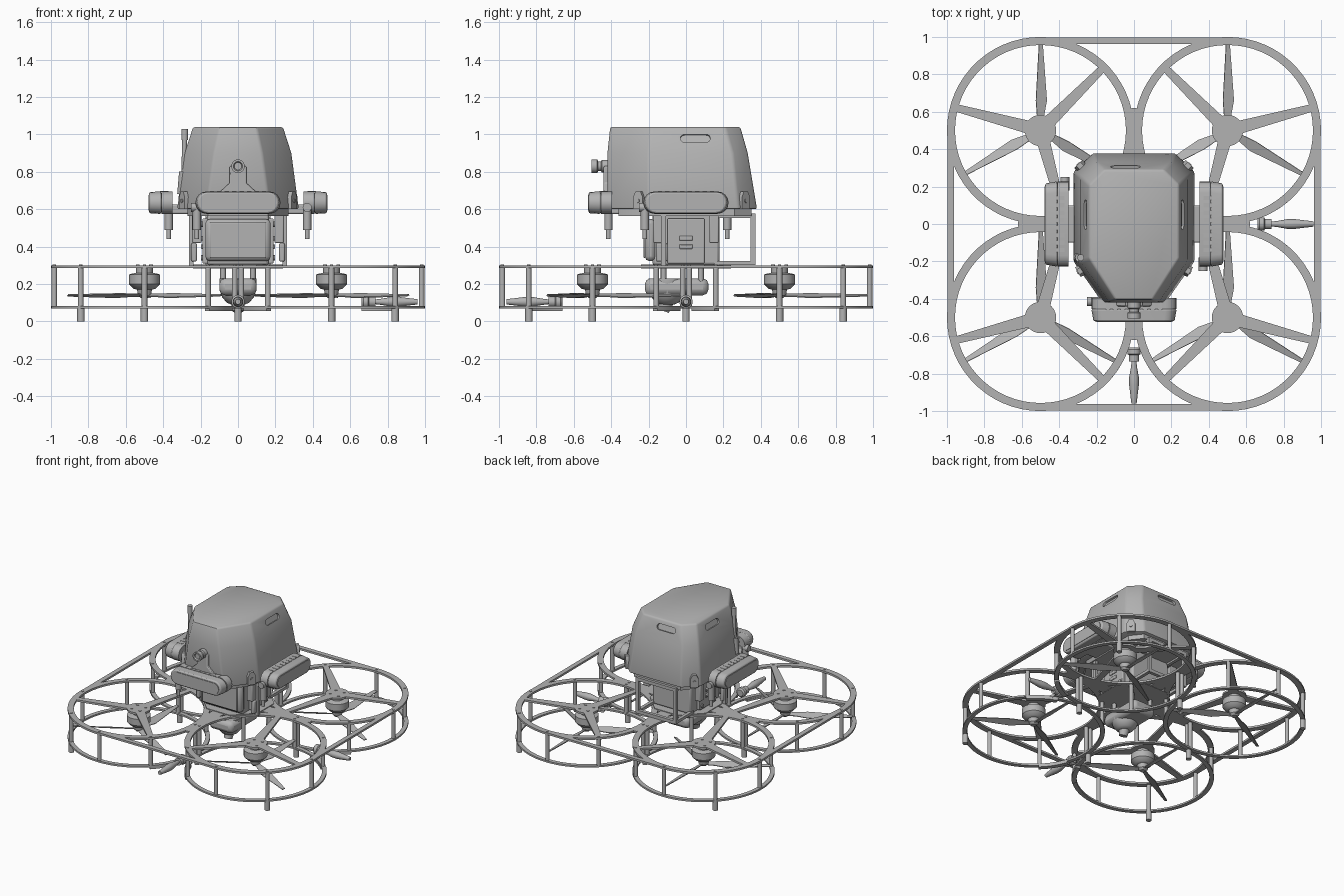
import bpy, bmesh
from math import sin, cos, pi, radians
from mathutils import Matrix, Vector

if "Cube" in bpy.data.objects:
    bpy.data.objects.remove(bpy.data.objects["Cube"])

GREY = bpy.data.materials.new("plain grey")
GREY.use_nodes = True
TONE = (0.45, 0.45, 0.45, 1)
GREY.diffuse_color = TONE
GREY.node_tree.nodes["Principled BSDF"].inputs["Base Color"].default_value = TONE
parts = []
I = Matrix.Identity(4)
T = Matrix.Translation


def R(deg, axis):
    return Matrix.Rotation(radians(deg), 4, axis)


def finish(name, bm, m=I, bevel=0):
    bmesh.ops.recalc_face_normals(bm, faces=bm.faces)
    bm.transform(m)
    mesh = bpy.data.meshes.new(name)
    bm.to_mesh(mesh)
    bm.free()
    mesh.materials.append(GREY)
    ob = bpy.data.objects.new(name, mesh)
    bpy.context.collection.objects.link(ob)
    if bevel:
        mod = ob.modifiers.new("bevel", "BEVEL")
        mod.width, mod.segments, mod.limit_method = bevel, 2, 'ANGLE'
    parts.append(ob)
    return ob


def loft(name, loops, m=I, bevel=0, closed=False):
    """Skin equal-length loops of points; cap the ends or join them up."""
    bm = bmesh.new()
    rows = [[bm.verts.new(p) for p in loop] for loop in loops]
    pairs = list(zip(rows, rows[1:])) + ([(rows[-1], rows[0])] if closed else [])
    n = len(rows[0])
    for a, b in pairs:
        for i in range(n):
            bm.faces.new((a[i], a[(i + 1) % n], b[(i + 1) % n], b[i]))
    if not closed:
        bm.faces.new(rows[0])
        bm.faces.new(rows[-1])
    return finish(name, bm, m, bevel)


def prism(name, pts, z0, z1, m=I, taper=1, bevel=0):
    return loft(name, [[(x, y, z0) for x, y in pts],
                       [(x * taper, y * taper, z1) for x, y in pts]], m, bevel)


def box(name, centre, size, bevel=0, m=I):
    x, y, z = (s / 2 for s in size)
    return prism(name, [(-x, -y), (x, -y), (x, y), (-x, y)], -z, z, m @ T(centre), 1, bevel)


def lathe(name, profile, m=I, n=24):
    """Turn (radius, height) pairs about local z."""
    return loft(name, [[(r * cos(2 * pi * i / n), r * sin(2 * pi * i / n), z)
                        for i in range(n)] for r, z in profile], m)


def rod(name, p, q, r, n=12, r2=None):
    p, d = Vector(p), Vector(q) - Vector(p)
    m = T(p) @ d.to_track_quat('Z', 'Y').to_matrix().to_4x4()
    return lathe(name, [(r, 0), (r2 or r, d.length)], m, n)


def arc(name, r0, r1, z0, z1, m, a0=0, a1=360):
    steps = max(4, int((a1 - a0) / 6))
    full = a1 - a0 == 360
    loops = []
    for i in range(steps + (not full)):
        a = radians(a0 + (a1 - a0) * i / steps)
        loops.append([(r * cos(a), r * sin(a), z)
                      for r, z in ((r0, z0), (r1, z0), (r1, z1), (r0, z1))])
    return loft(name, loops, m, closed=full)


def stadium(half, r, n=8):
    return [(s * (half - r) + r * cos(a), r * sin(a)) for s, start in ((1, -pi / 2), (-1, pi / 2))
            for a in [start + pi * i / n for i in range(n + 1)]]


# Four rotor units: guards, posts, arms, motor, propeller
for sx in (-1, 1):
    for sy in (-1, 1):
        m = T((sx * .5, sy * .5, 0))
        flip = m @ Matrix.Diagonal((sx, sy, 1, 1))
        arc("upper_guard_ring", .457, .5, .285, .3, m)
        arc("lower_guard_ring", .468, .5, .07, .083, m)
        for k in range(8):
            x, y = .482 * cos(k * pi / 4), .482 * sin(k * pi / 4)
            rod("guard_post", m @ Vector((x, y, .08)), m @ Vector((x, y, .29)), .015)
            rod("post_screw", m @ Vector((x, y, .295)), m @ Vector((x, y, .304)), .009)
        rod("corner_foot", (sx * .84, sy * .84, 0), (sx * .84, sy * .84, .08), .02)
        lathe("motor_mount_plate", [(.084, .285), (.084, .3)], m)
        for a in (15, 135, 255):
            arm = flip @ R(a, 'Z')
            prism("rotor_arm", [(.06, -.035), (.47, -.02), (.47, .02), (.06, .035)], .285, .3, arm)
        for a in range(45, 360, 90):
            rod("motor_screw", m @ R(a, 'Z') @ Vector((.05, 0, .3)),
                m @ R(a, 'Z') @ Vector((.05, 0, .304)), .01)
        lathe("motor", [(.02, .125), (.035, .14), (.04, .17), (.06, .175), (.083, .2), (.083, .25),
                        (.07, .255), (.045, .26), (.045, .29)], m)
        for a in (90, 210, 330):
            prism("propeller_blade", [(.01, -.015), (.08, -.02), (.16, -.036), (.47, -.012), (.475, .008),
                                      (.16, .026), (.06, .018), (.01, .015)], -.003, .003,
                  m @ T((0, 0, .14)) @ R(a, 'Z') @ R(20, 'X'))

# Straight guard bars, junction struts and feet on all four sides
for a in range(0, 360, 90):
    m = R(a, 'Z')
    box("guard_side_bar", (0, -.98, .2925), (1, .036, .015), 0, m)
    prism("body_strut", [(-.05, -.2), (-.045, -.38), (-.018, -.5), (-.012, -.62),
                         (.012, -.62), (.018, -.5), (.045, -.38), (.05, -.2)], .285, .3, m)
    rod("junction_foot", m @ Vector((0, -.5, 0)), m @ Vector((0, -.5, .08)), .02)

# Antenna pods in the front and left gaps, with brackets below the rings
for a in (0, 90):
    m = R(a, 'Z')
    for s in (-1, 1):
        arc("pod_bracket", .465, .5, .055, .07,
            m @ Matrix.Diagonal((s, 1, 1, 1)) @ T((-.5, -.5, 0)), -46, -20)
    pod = m @ T((0, -.66, .105)) @ R(90, 'X')
    lathe("pod_collar", [(.025, 0), (.036, .01), (.036, .035), (.028, .04), (.028, .075)], pod)
    lathe("pod_antenna", [(.012, .07), (.017, .11), (.026, .16), (.026, .2), (.014, .3)], pod, 16)

# Canopy: three eight-sided sections
sections = ((.6, .325, .38, -.42, .17, -.2, .22, .28),
            (.9, .285, .33, -.42, .13, -.2, .2, .25),
            (1.04, .24, .29, -.405, .1, -.185, .16, .21))
loops = []
for z, w, back, front, fw, sf, bw, sb in sections:
    half = [(fw, front), (w, sf), (w, sb), (bw, back)]
    loops.append([(x, y, z) for x, y in half] + [(-x, y, z) for x, y in reversed(half)])
canopy = loft("canopy", loops, bevel=.012)

# Grip slots sunk into the canopy shoulders
for m in (T((-.045, .305, .985)) @ R(-73, 'X'), T((-.262, .05, .98)) @ R(90, 'Z') @ R(-70, 'X'),
          T((.262, .05, .98)) @ R(-90, 'Z') @ R(-70, 'X')):
    cutter = prism("slot_cutter", stadium(.08, .022), -.015, .05, m)
    parts.remove(cutter)
    mod = canopy.modifiers.new("slot", "BOOLEAN")
    mod.operation, mod.object, mod.solver = 'DIFFERENCE', cutter, 'EXACT'
    cutter.hide_render = True
    bpy.context.view_layer.objects.active = canopy
    for name in [q.name for q in canopy.modifiers]:
        bpy.ops.object.modifier_apply(modifier=name)
    bpy.data.objects.remove(cutter)

# Fastening tabs round the canopy rim
for s in (-1, 1):
    for y, a in ((-.25, 60), (.31, 135)):
        m = T((s * .287, y, .645)) @ R(s * a, 'Z') @ R(90, 'X')
        prism("canopy_tab", [(-.03, -.045), (.03, -.045), (.03, .02), (.015, .05), (-.015, .05), (-.03, .02)],
              -.02, .015, m)
        lathe("tab_screw", [(.011, .01), (.011, .02)], m, 12)


# Long sensor bars at the front and both sides
def sensor_bar(name, angle, dist):
    turn = R(angle, 'Z')
    m = turn @ T((0, -dist, .635)) @ R(90, 'X')
    prism(name, stadium(.228, .06), 0, .06, m)
    prism(name + "_housing", stadium(.228, .06), .06, .125, m, .95, .008)
    prism(name + "_window", stadium(.2, .042), .12, .129, m)
    box(name + "_bracket", (0, -dist + .05, .6), (.2, .14, .05), .008, turn)
    for k in range(8):
        box(name + "_vent", (-.14 + k * .04, -dist - .045, .694), (.022, .045, .006), 0, turn)
    x, y = -.22, -dist - .02
    rod(name + "_knuckle", turn @ Vector((x - .03, y, .61)), turn @ Vector((x + .04, y, .61)), .024)
    rod(name + "_aerial", turn @ Vector((x, y, .49)), turn @ Vector((x, y, .61)), .022)
    rod(name + "_aerial_tip", turn @ Vector((x, y, .44)), turn @ Vector((x, y, .49)), .012)


sensor_bar("front_sensor", 0, .395)
sensor_bar("left_sensor", 90, .35)
sensor_bar("right_sensor", -90, .35)

# Forward camera and its flared mount
prism("camera_mount", [(-.1, .69), (.1, .69), (.045, .74), (.045, .83), (-.045, .83), (-.045, .74)],
      .38, .44, R(90, 'X'), 1, .006)
lathe("front_camera", [(.034, .4), (.034, .45), (.026, .455), (.026, .47), (.036, .475), (.036, .505),
                       (.025, .505), (.02, .495)], T((0, 0, .83)) @ R(90, 'X'))

# Whip aerial
rod("aerial_base", (-.3, -.18, .68), (-.29, -.18, .8), .025)
rod("aerial_whip", (-.29, -.18, .8), (-.285, -.18, .98), .013)
rod("aerial_cap", (-.285, -.18, .97), (-.285, -.18, 1.03), .018)

# Body below the canopy
prism("base_plate", [(.1, -.24), (.24, -.1), (.24, .1), (.1, .24),
                     (-.1, .24), (-.24, .1), (-.24, -.1), (-.1, -.24)], .283, .305)
box("core", (0, 0, .44), (.33, .36, .28), .015)
box("front_pack", (0, -.19, .435), (.35, .06, .225), .025)
box("front_pack_cover", (0, -.222, .435), (.3, .012, .19), .005)
prism("upper_deck", [(.16, -.36), (.27, -.2), (.27, .26), (.2, .35),
                     (-.2, .35), (-.27, .26), (-.27, -.2), (-.16, -.36)], .565, .605)
for s in (-1, 1):
    box("side_plate", (s * .175, 0, .43), (.03, .2, .24), .006)
    for z in (.4, .445):
        box("side_plate_rib", (s * .192, 0, z), (.012, .07, .025), .005)
    for y in (-.075, .075):
        for z in (.34, .52):
            lathe("side_screw", [(.014, 0), (.014, .008)], T((s * .19, y, z)) @ R(s * 90, 'Y'), 12)
        box("corner_bracket", (s * .22, y * 2, .5), (.05, .05, .16), .006)
    box("front_rail", (s * .25, -.12, .44), (.025, .025, .28))
    box("side_clip", (s * .235, -.13, .37), (.03, .06, .1), .008)
    # Rear cage
    box("cage_top_bar", (s * .16, .26, .565), (.025, .22, .025))
    box("cage_bottom_bar", (s * .16, .26, .313), (.025, .22, .022))
    box("cage_upright", (s * .16, .358, .44), (.025, .025, .27))
for z in (.313, .565):
    box("cage_cross_bar", (0, .358, z), (.32, .025, .025))

# Belly gimbal
box("gimbal_housing", (0, -.05, .185), (.2, .34, .09), .03)
lathe("gimbal_ball", [(.035, .09), (.06, .1), (.085, .13), (.1, .17), (.1, .23)], T((0, -.1, 0)))
rod("gimbal_lens", (0, -.12, .055), (0, -.1, .12), .03, 20, .04)
for s in (-1, 1):
    for y in (-.12, .08):
        rod("gimbal_damper", (s * .08, y, .21), (s * .08, y, .29), .015)

# Smooth the round parts and keep their edges sharp
bpy.ops.object.select_all(action='DESELECT')
for ob in parts:
    ob.select_set(True)
bpy.context.view_layer.objects.active = canopy
bpy.ops.object.shade_smooth_by_angle(angle=radians(35))
